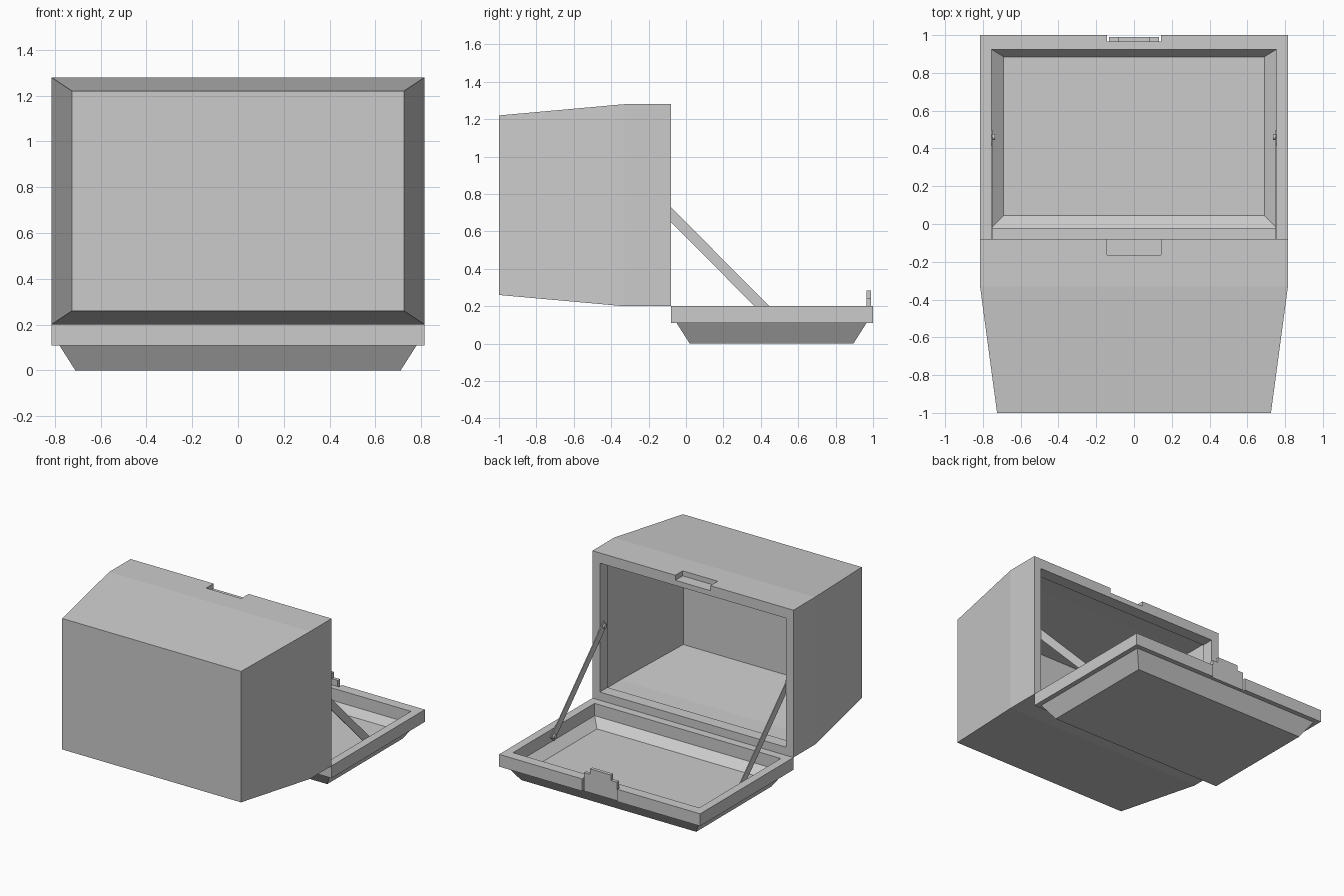
import bpy, bmesh, math
from mathutils import Matrix, Vector

if "Cube" in bpy.data.objects:
    bpy.data.objects.remove(bpy.data.objects["Cube"])

grey = bpy.data.materials.new("plain_grey")
grey.use_nodes = True
COLOUR = (0.6, 0.6, 0.6, 1)
grey.diffuse_color = COLOUR
grey.node_tree.nodes["Principled BSDF"].inputs["Base Color"].default_value = COLOUR


def make(name, bm):
    bmesh.ops.recalc_face_normals(bm, faces=bm.faces)
    mesh = bpy.data.meshes.new(name)
    bm.to_mesh(mesh)
    bm.free()
    mesh.materials.append(grey)
    obj = bpy.data.objects.new(name, mesh)
    bpy.context.scene.collection.objects.link(obj)
    return obj


def add_box(bm, lo, hi):
    lo, hi = Vector(lo), Vector(hi)
    size = Matrix.Diagonal((hi - lo).to_4d())
    bmesh.ops.create_cube(bm, size=1, matrix=Matrix.Translation((lo + hi) / 2) @ size)


def tray(name, rings, place):
    """Loft rectangular rings (half width, low, high, depth) into a closed shell."""
    bm = bmesh.new()
    loops = [[bm.verts.new(place(x, v, d)) for x, v in
              ((-w, lo), (w, lo), (w, hi), (-w, hi))] for w, lo, hi, d in rings]
    for a, b in zip(loops, loops[1:]):
        for i in range(4):
            j = (i + 1) % 4
            bm.faces.new((a[i], a[j], b[j], b[i]))
    bm.faces.new(loops[0])
    bm.faces.new(loops[-1])
    return make(name, bm)


def cut(obj, lo, hi):
    """Cut a box-shaped notch and discard the cutter."""
    bm = bmesh.new()
    add_box(bm, lo, hi)
    cutter = make("notch_cutter", bm)
    cutter.hide_render = True
    mod = obj.modifiers.new("notch", "BOOLEAN")
    mod.operation, mod.solver, mod.object = "DIFFERENCE", "EXACT", cutter
    deps = bpy.context.evaluated_depsgraph_get()
    mesh = bpy.data.meshes.new_from_object(obj.evaluated_get(deps))
    obj.modifiers.clear()
    obj.data = mesh
    bpy.data.objects.remove(cutter)


# Case body: tapered outside, rim, lip and hollow inside
body = tray("case_body", [
    (0.725, 0.26, 1.22, -1), (0.815, 0.2, 1.28, -0.33), (0.815, 0.2, 1.28, -0.08),
    (0.755, 0.26, 1.205, -0.08), (0.755, 0.26, 1.205, -0.17),
    (0.77, 0.245, 1.225, -0.17), (0.765, 0.25, 1.22, -0.33), (0.68, 0.3, 1.18, -0.94),
], lambda x, v, d: (x, d, v))
cut(body, (-0.142, -0.165, 1.243), (0.142, 0, 1.4))

# Opened lid: bevelled underside, flat rim and shallow hollow
lid = tray("lid", [
    (0.71, 0.02, 0.895, 0), (0.78, -0.05, 0.965, 0.11), (0.815, -0.08, 1, 0.11),
    (0.815, -0.08, 1, 0.2), (0.755, -0.02, 0.925, 0.2), (0.755, -0.02, 0.925, 0.11),
    (0.69, 0.045, 0.885, 0.055),
], lambda x, v, d: (x, v, d))
cut(lid, (-0.142, 0.966, 0.05), (0.142, 1.1, 0.3))

# Latch plate with a narrower tongue on top
bm = bmesh.new()
add_box(bm, (-0.133, 0.964, 0.11), (0.133, 0.99, 0.245))
add_box(bm, (-0.085, 0.964, 0.245), (0.085, 0.99, 0.285))
make("latch", bm)

# Lid stays: flat bars with a pin at each end, one per side
TOP, LOW = Vector((0, -0.12, 0.73)), Vector((0, 0.46, 0.145))
along = (LOW - TOP).normalized()
across = Vector((0, -along.z, along.y)) * 0.028
for side, s in (("left", 1), ("right", -1)):
    bm = bmesh.new()
    ends = (TOP - along * 0.025, LOW + along * 0.025)
    outline = (ends[0] + across, ends[1] + across, ends[1] - across, ends[0] - across)
    face = bm.faces.new([bm.verts.new(p + Vector((s * 0.754, 0, 0))) for p in outline])
    extruded = bmesh.ops.extrude_face_region(bm, geom=[face], use_keep_orig=True)
    moved = [g for g in extruded["geom"] if isinstance(g, bmesh.types.BMVert)]
    bmesh.ops.translate(bm, verts=moved, vec=(-s * 0.006, 0, 0))
    make(side + "_lid_stay", bm)
    for label, p in (("upper", TOP), ("lower", LOW)):
        bm = bmesh.new()
        spot = Matrix.Translation(p + Vector((s * 0.745, 0, 0)))
        bmesh.ops.create_cone(bm, cap_ends=True, segments=12, radius1=0.016, radius2=0.016,
                              depth=0.02, matrix=spot @ Matrix.Rotation(math.pi / 2, 4, "Y"))
        make(f"{side}_{label}_pin", bm)
